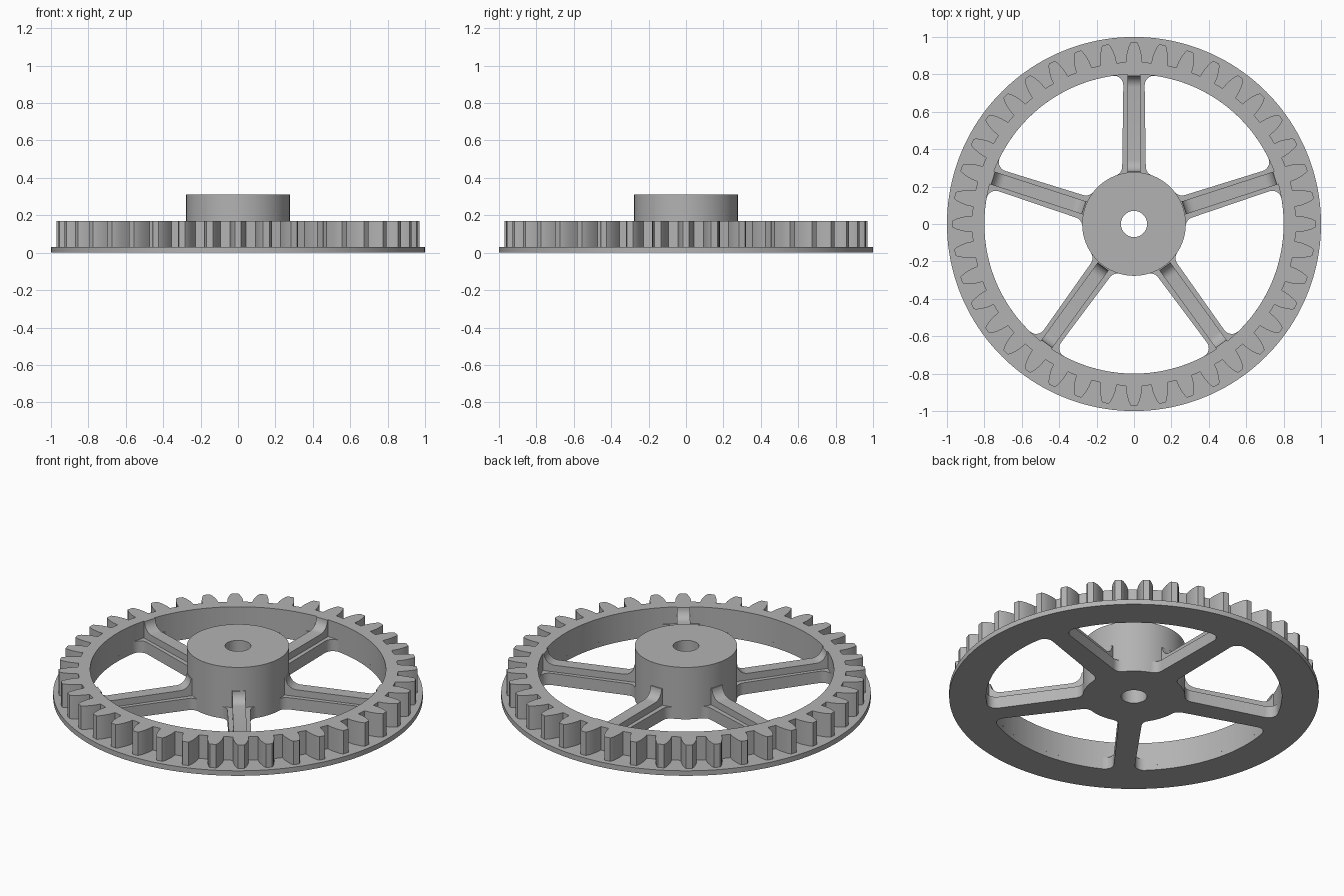
import bpy, bmesh
from math import sin, cos, pi, sqrt, atan2, radians

if "Cube" in bpy.data.objects:
    bpy.data.objects.remove(bpy.data.objects["Cube"])

TEETH, SPOKES = 40, 5
RIM_R, HUB_R, BORE_R = 0.80, 0.277, 0.07
GEAR_TOP = 0.17

grey = bpy.data.materials.new("plain grey")
grey.use_nodes = True
colour = (0.45, 0.45, 0.45, 1)
grey.diffuse_color = colour
grey.node_tree.nodes["Principled BSDF"].inputs["Base Color"].default_value = colour


def finish(name, bm):
    bmesh.ops.recalc_face_normals(bm, faces=bm.faces)
    mesh = bpy.data.meshes.new(name)
    bm.to_mesh(mesh)
    bm.free()
    mesh.materials.append(grey)
    ob = bpy.data.objects.new(name, mesh)
    bpy.context.collection.objects.link(ob)
    bpy.ops.object.select_all(action="DESELECT")
    ob.select_set(True)
    bpy.context.view_layer.objects.active = ob
    bpy.ops.object.shade_smooth_by_angle(angle=radians(20))
    return ob


def ring(name, outer, inner_r, z0, z1):
    """Extruded outline with a round hole through it."""
    bm = bmesh.new()
    inner = [(inner_r * cos(a), inner_r * sin(a)) for a in (atan2(y, x) for x, y in outer)]
    loops = [[bm.verts.new((x, y, z)) for x, y in pts]
             for pts, z in ((outer, z0), (outer, z1), (inner, z1), (inner, z0))]
    n = len(outer)
    for k in range(4):
        a, b = loops[k], loops[(k + 1) % 4]
        for i in range(n):
            j = (i + 1) % n
            bm.faces.new((a[i], a[j], b[j], b[i]))
    return finish(name, bm)


def prism(name, points, offset):
    """Closed polygon extruded along an offset vector."""
    bm = bmesh.new()
    face = bm.faces.new([bm.verts.new(p) for p in points])
    new = bmesh.ops.extrude_face_region(bm, geom=[face], use_keep_orig=True)["geom"]
    bmesh.ops.translate(bm, vec=offset, verts=[v for v in new if isinstance(v, bmesh.types.BMVert)])
    return finish(name, bm)


def circle(r, n=160):
    return [(r * cos(2 * pi * i / n), r * sin(2 * pi * i / n)) for i in range(n)]


def arc(cx, cy, r, a0, a1, n=8):
    return [(cx + r * cos(a0 + (a1 - a0) * i / n), cy + r * sin(a0 + (a1 - a0) * i / n))
            for i in range(n + 1)]


# Toothed outline: flank given as (radius, half width)
flank = [(0.866, 0.043), (0.90, 0.041), (0.93, 0.034), (0.955, 0.026), (0.97, 0.017)]
gear = []
for t in range(TEETH):
    mid = 2 * pi * t / TEETH
    side = [(r, -w / r) for r, w in flank] + [(r, w / r) for r, w in reversed(flank)]
    gear += [(r * cos(mid + a), r * sin(mid + a)) for r, a in side]

ring("flange", circle(1.0), RIM_R, 0, 0.03)
ring("toothed_rim", gear, RIM_R, 0.03, GEAR_TOP)
ring("hub", circle(HUB_R, 96), BORE_R, 0, 0.31)

# Spoke plate outline with rounded corners at hub and rim
half_in, half_out, fil = 0.063, 0.057, 0.05
hx, rx = half_in + fil, half_out + fil
hy = sqrt((HUB_R + fil) ** 2 - hx ** 2)
ry = sqrt((RIM_R - fil) ** 2 - rx ** 2)
right = [(0.07, HUB_R - 0.03)]
right += arc(hx, hy, fil, atan2(-hy, -hx) + 2 * pi, pi)
right += arc(rx, ry, fil, pi, atan2(ry, rx))
right += [(0.08, RIM_R + 0.004)]
plate = right + [(-x, y) for x, y in reversed(right)]

# Stiffening rib side profile, swept up at both ends
rib_h, sweep = 0.11, GEAR_TOP - 0.11
rib = [(HUB_R - 0.02, 0.05), (HUB_R - 0.02, GEAR_TOP)]
rib += arc(HUB_R + 0.005 + sweep, GEAR_TOP, sweep, pi, 1.5 * pi)
rib += arc(0.792 - sweep, GEAR_TOP, sweep, 1.5 * pi, 2 * pi)
rib += [(RIM_R + 0.001, GEAR_TOP), (RIM_R + 0.001, 0.05)]
RIB_W = 0.036

for k in range(SPOKES):
    turn = 2 * pi * k / SPOKES
    p = prism(f"spoke_{k + 1}", [(x, y, 0) for x, y in plate], (0, 0, 0.07))
    r = prism(f"spoke_rib_{k + 1}", [(-RIB_W, y, z) for y, z in rib], (2 * RIB_W, 0, 0))
    p.rotation_euler.z = r.rotation_euler.z = turn
